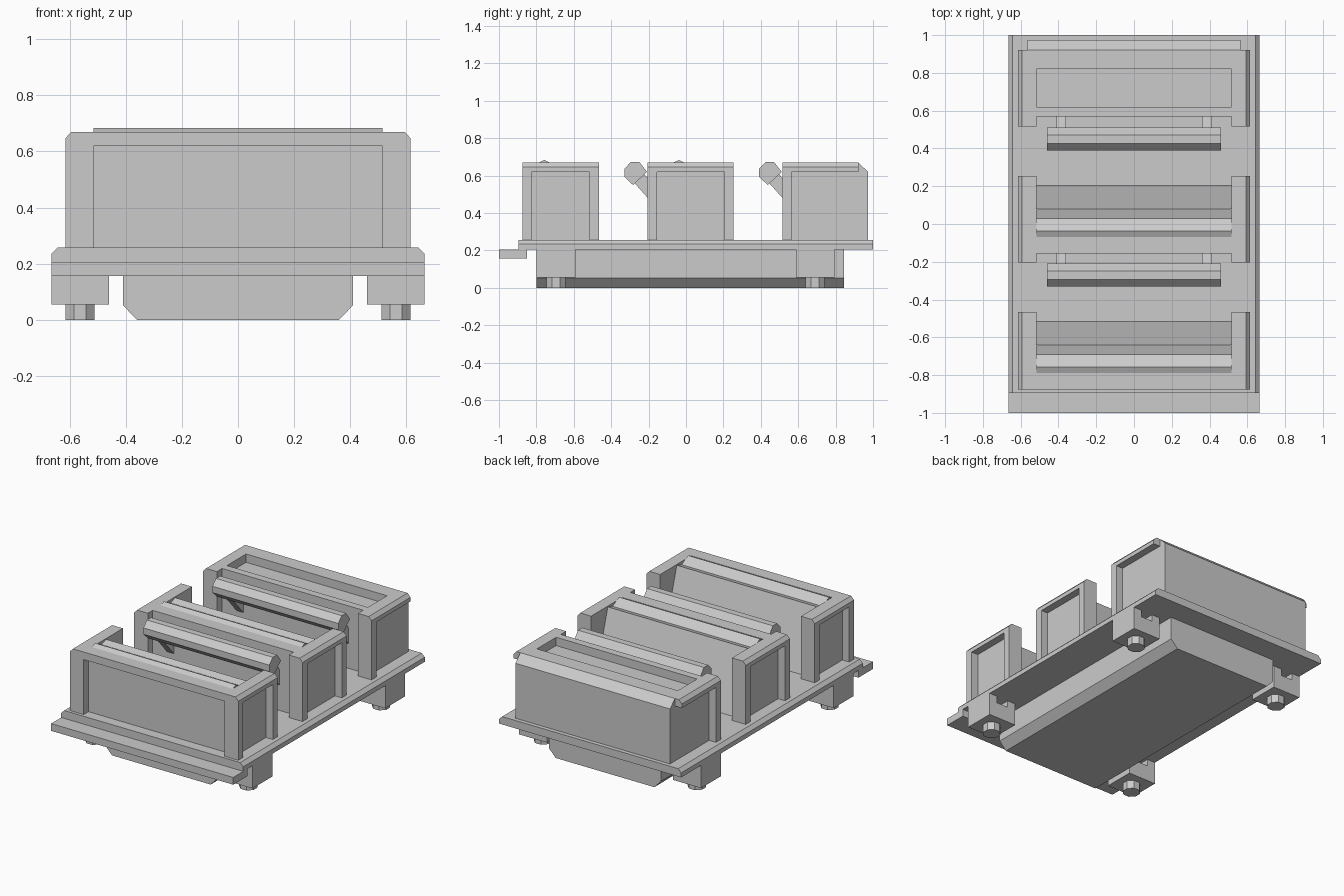
import bpy
import bmesh
import math

old = bpy.data.objects.get("Cube")
if old:
    bpy.data.objects.remove(old, do_unlink=True)

GREY = (0.6, 0.6, 0.6, 1.0)
mat = bpy.data.materials.new("plain grey")
mat.use_nodes = True
mat.diffuse_color = GREY
mat.node_tree.nodes["Principled BSDF"].inputs["Base Color"].default_value = GREY


def along_x(profile, x0, x1):
    """Solid from a (y, z) profile swept along x."""
    return [[(x, y, z) for y, z in profile] for x in (x0, x1)]


def along_y(profile, y0, y1):
    """Solid from an (x, z) profile swept along y."""
    return [[(x, y, z) for x, z in profile] for y in (y0, y1)]


def box(x0, x1, y0, y1, z0, z1):
    return along_x([(y0, z0), (y1, z0), (y1, z1), (y0, z1)], x0, x1)


def part(name, solids, mirrored=False):
    """One object made of swept solids, optionally mirrored across x."""
    bm = bmesh.new()
    for start, end in solids:
        a = [bm.verts.new(p) for p in start]
        b = [bm.verts.new(p) for p in end]
        bm.faces.new(a)
        bm.faces.new(b)
        for i in range(len(a)):
            j = (i + 1) % len(a)
            bm.faces.new((a[i], a[j], b[j], b[i]))
    bmesh.ops.recalc_face_normals(bm, faces=bm.faces)
    mesh = bpy.data.meshes.new(name)
    bm.to_mesh(mesh)
    bm.free()
    mesh.materials.append(mat)
    obj = bpy.data.objects.new(name, mesh)
    bpy.context.scene.collection.objects.link(obj)
    if mirrored:
        mod = obj.modifiers.new("mirror", 'MIRROR')
        mod.use_clip = False
        mod.use_mirror_merge = False
    return obj


DECK, TOP, SILL = 0.257, 0.67, 0.62
OUT, MID, IN = 0.615, 0.565, 0.515
PITCH = 0.72

# Deck with bevelled long edges, and the lower front step
part("deck", [along_y([(-0.665, 0.205), (0.665, 0.205), (0.665, 0.235),
                       (0.643, DECK), (-0.643, DECK), (-0.665, 0.235)], -0.895, 1)])
part("front_step", [box(-0.665, 0.665, -1, -0.85, 0.157, 0.205)])

# Belly tub under the deck
part("belly_tub", [along_y([(-0.41, 0.205), (-0.41, 0.052), (-0.36, 0),
                            (0.36, 0), (0.41, 0.052), (0.41, 0.205)], -0.8, 0.845)])

# Slotted feet with octagonal bolts
foot = [(0.46, 0.055), (0.665, 0.055), (0.665, 0.205), (0.605, 0.205),
        (0.605, 0.16), (0.52, 0.16), (0.52, 0.205), (0.46, 0.205)]
for label, yc in (("front", -0.695), ("back", 0.69)):
    part(label + "_feet", [along_y(foot, yc - 0.103, yc + 0.103)], True)
    ring = [math.radians(22.5 + 45 * i) for i in range(8)]
    bolt = [[(0.5625 + 0.056 * math.cos(t), yc + 0.056 * math.sin(t), z) for t in ring]
            for z in (0, 0.055)]
    part(label + "_bolts", [bolt], True)


def side_frame(name, y0, y1, back_post=True):
    """Framed side wall: recessed panel, posts and bevelled header."""
    header = [(IN, SILL), (OUT, SILL), (OUT, 0.647), (0.594, TOP), (IN, TOP)]
    solids = [box(IN, MID, y0, y1, DECK, SILL),
              box(IN, OUT, y0, y0 + 0.05, DECK, SILL),
              along_y(header, y0, y1)]
    if back_post:
        solids.append(box(IN, OUT, y1 - 0.05, y1, DECK, SILL))
    part(name, solids, True)


side_frame("front_bay_sides", -0.875, -0.465)
side_frame("middle_bay_sides", -0.205, 0.255)
side_frame("back_bay_sides", 0.515, 0.922, False)

# Front bay wall with its framed recess
part("front_bay_wall", [box(-IN, IN, -0.825, -0.72, DECK, 0.66),
                        box(-IN, IN, -0.875, -0.79, SILL, TOP),
                        box(-IN, -MID, -0.875, -0.825, DECK, SILL),
                        box(MID, IN, -0.875, -0.825, DECK, SILL)])

# Middle bay wall
part("middle_bay_wall", [box(-IN, IN, -0.155, -0.07, DECK, TOP)])

# Tilted panels with a bevelled top lip
lean = [(-0.82, DECK), (-0.82, 0.664), (-0.757, 0.684), (-0.69, 0.649),
        (-0.64, 0.664), (-0.515, DECK)]
for label, shift in (("front", 0), ("middle", PITCH)):
    y_min = -0.80 + shift
    profile = [(max(y + shift, y_min), z) for y, z in lean]
    part(label + "_tilted_panel", [along_x(profile, -IN, IN)])

# Back bay: solid body with bevelled rear edge and a shallow top tray
FLOOR = 0.615
part("back_bay_body", [
    along_x([(0.57, DECK), (0.973, DECK), (0.973, FLOOR), (0.57, FLOOR)], -MID, MID),
    box(-IN, IN, 0.57, 0.62, FLOOR, TOP),
    along_x([(0.82, FLOOR), (0.973, FLOOR), (0.973, SILL), (0.922, TOP), (0.82, TOP)],
            -MID, MID)])

# Angled bars on struts in front of the middle and back bays
bar = [(-0.33, 0.636), (-0.294, 0.674), (-0.25, 0.674), (-0.208, 0.62),
       (-0.283, 0.55), (-0.33, 0.594)]
strut = [(-0.275, 0.56), (-0.225, 0.61), (-0.15, 0.525), (-0.15, 0.42)]
for label, shift in (("middle", 0), ("back", PITCH)):
    part(label + "_bar", [along_x([(y + shift, z) for y, z in bar], -0.46, 0.46)])
    part(label + "_bar_struts",
         [along_x([(y + shift, z) for y, z in strut], 0.36, 0.41)], True)
